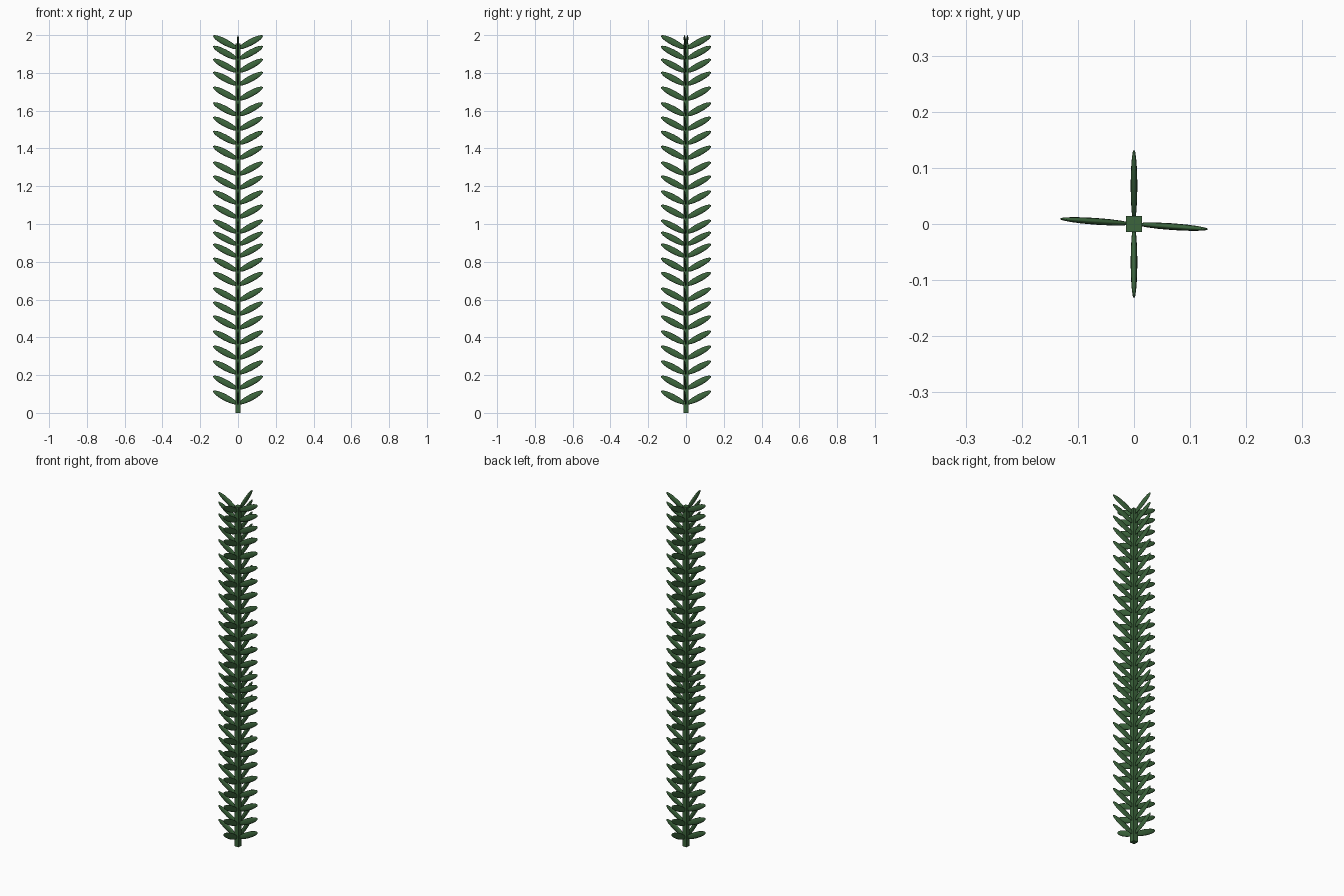
import bpy, bmesh
from math import radians
from mathutils import Matrix

if "Cube" in bpy.data.objects:
    bpy.data.objects.remove(bpy.data.objects["Cube"])

green = bpy.data.materials.new("leaf_green")
green.diffuse_color = (0.045, 0.13, 0.045, 1)
green.use_nodes = True
green.node_tree.nodes["Principled BSDF"].inputs["Base Color"].default_value = green.diffuse_color


def add_object(name, bm):
    mesh = bpy.data.meshes.new(name)
    bm.to_mesh(mesh)
    bm.free()
    mesh.materials.append(green)
    obj = bpy.data.objects.new(name, mesh)
    bpy.context.collection.objects.link(obj)
    return obj


# Square stem
STEM_W, STEM_H = 0.028, 1.955
bm = bmesh.new()
bmesh.ops.create_cube(bm, size=1, matrix=Matrix.Translation((0, 0, STEM_H / 2))
                      @ Matrix.Diagonal((STEM_W, STEM_W, STEM_H, 1)))
add_object("stem", bm)

# Leaf whorls: top height of each whorl, four upright blades per whorl
whorl_tops = [0.119, 0.198, 0.278, 0.357, 0.437, 0.516, 0.59, 0.664, 0.747,
              0.822, 0.897, 0.96, 1.024, 1.103, 1.178, 1.257, 1.331, 1.415,
              1.494, 1.569, 1.645, 1.728, 1.807, 1.876, 1.944, 2.0]
headings = [-4, 90, 176, 270]
HALF_LEN, HALF_W, HALF_T = 0.073, 0.017, 0.006

for i, top in enumerate(whorl_tops, 1):
    bm = bmesh.new()
    for heading in headings:
        # flattened ellipsoid, long axis outwards and rising
        place = (Matrix.Rotation(radians(heading), 4, 'Z')
                 @ Matrix.Translation((0.068, 0, top - 0.0374))
                 @ Matrix.Rotation(radians(-28), 4, 'Y')
                 @ Matrix.Diagonal((HALF_LEN, HALF_T, HALF_W, 1))
                 @ Matrix.Rotation(radians(90), 4, 'Y'))
        bmesh.ops.create_uvsphere(bm, u_segments=12, v_segments=8, radius=1, matrix=place)
    for f in bm.faces:
        f.smooth = True
    add_object(f"leaf_whorl_{i:02d}", bm)
